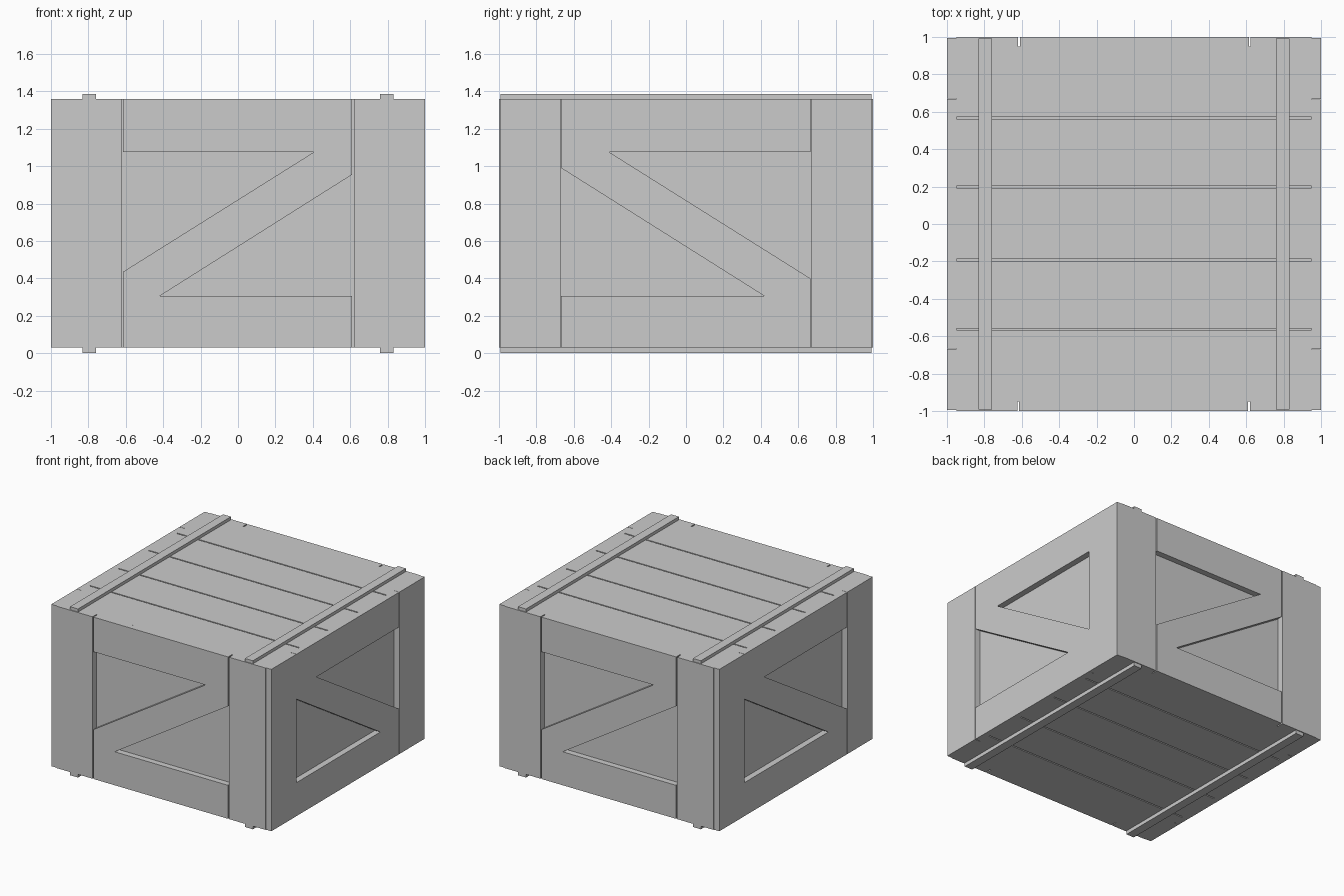
import bpy, bmesh
from math import pi
from mathutils import Matrix

if "Cube" in bpy.data.objects:
    bpy.data.objects.remove(bpy.data.objects["Cube"])

Z0, Z1 = 0.03, 1.36      # body bottom and top
T = 0.05                 # board thickness


def finish(bm, name):
    bmesh.ops.recalc_face_normals(bm, faces=bm.faces)
    mesh = bpy.data.meshes.new(name)
    bm.to_mesh(mesh)
    bm.free()
    ob = bpy.data.objects.new(name, mesh)
    bpy.context.collection.objects.link(ob)
    return ob


def box(name, x0, x1, y0, y1, z0, z1):
    bm = bmesh.new()
    size = Matrix.Diagonal((x1 - x0, y1 - y0, z1 - z0, 1))
    pos = Matrix.Translation(((x0 + x1) / 2, (y0 + y1) / 2, (z0 + z1) / 2))
    bmesh.ops.create_cube(bm, size=1, matrix=pos @ size)
    return finish(bm, name)


def slab(name, profile, outer, turn):
    """Extrude a (u, z) outline inward from the plane y = -outer, then turn about z."""
    bm = bmesh.new()
    face = bm.faces.new([bm.verts.new((u, -outer, z)) for u, z in profile])
    new = bmesh.ops.extrude_face_region(bm, geom=[face])["geom"]
    for v in new:
        if isinstance(v, bmesh.types.BMVert):
            v.co.y = -0.95
    bm.transform(Matrix.Rotation(turn, 4, 'Z'))
    return finish(bm, name)


def rect(u0, u1):
    return [(u0, Z0), (u1, Z0), (u1, Z1), (u0, Z1)]


# Z-shaped frames: rails and diagonal brace in one outline
front_z = [(-0.615, Z0), (0.61, Z0), (0.61, 0.305), (-0.42, 0.305), (0.61, 0.955),
           (0.61, Z1), (-0.615, Z1), (-0.615, 1.075), (0.405, 1.075), (-0.615, 0.435)]
side_z = [(-0.667, Z0), (0.665, Z0), (0.665, 0.40), (-0.41, 1.075), (0.665, 1.075),
          (0.665, Z1), (-0.667, Z1), (-0.667, 0.99), (0.42, 0.305), (-0.667, 0.305)]

# Each wall: two corner boards and the brace frame
walls = [("front", 0, front_z, 0.95, 0.623, 1.0), ("back", pi, front_z, 0.95, 0.623, 1.0),
         ("right", pi / 2, side_z, 0.995, 0.67, 1.0), ("left", -pi / 2, side_z, 0.995, 0.67, 1.0)]
for name, turn, z_shape, end, inner, outer in walls:
    slab(name + "_brace_frame", z_shape, outer, turn)
    slab(name + "_corner_board_a", rect(-end, -inner), outer, turn)
    slab(name + "_corner_board_b", rect(inner - 0.003, end), outer, turn)

# Inner box seen through the openings
box("inner_box", -0.95, 0.95, -0.95, 0.95, Z0 + T, Z1 - T)

# Lid and floor planks with narrow gaps
cuts = [-0.95, -0.563, -0.193, 0.197, 0.567, 0.95]
for part, z in (("lid", Z1 - T), ("floor", Z0)):
    for i in range(5):
        y0 = cuts[i] + (0.005 if i > 0 else 0)
        y1 = cuts[i + 1] - (0.005 if i < 4 else 0)
        box(f"{part}_plank_{i + 1}", -0.95, 0.95, y0, y1, z, z + T)

# Battens across the lid and under the floor
for side, x in (("left", -0.795), ("right", 0.795)):
    box(f"lid_batten_{side}", x - 0.036, x + 0.036, -0.993, 0.993, Z1, 1.385)
    box(f"floor_batten_{side}", x - 0.036, x + 0.036, -0.993, 0.993, 0, Z0)
